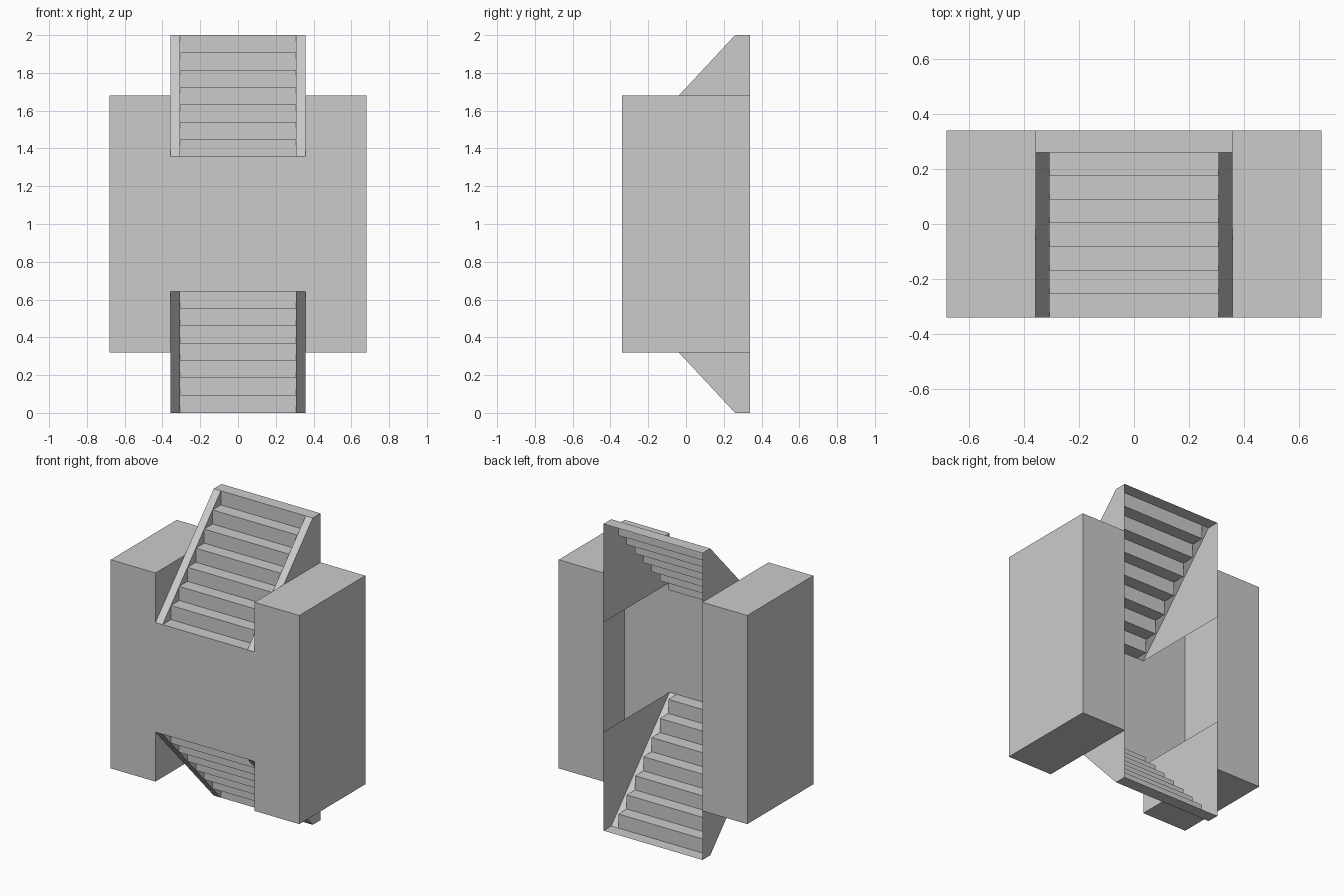
import bpy

if "Cube" in bpy.data.objects:
    bpy.data.objects.remove(bpy.data.objects["Cube"])

# Half sizes, measured from the model centre at z = 1
W, D, H = 0.68, 0.34, 0.68       # shell half width, depth, height
S, I = 0.357, 0.306              # stair half width, inner edge of stringers
Z0, Z1, Y1 = 0.357, 1.0, 0.26    # stair foot height, head height, head depth
N = 7


def sheet(name, faces, mirror=(False, False, False)):
    """Thin open surface made of polygons, mirrored about the model centre."""
    verts, polys = [], []
    for f in faces:
        polys.append(range(len(verts), len(verts) + len(f)))
        verts += f
    me = bpy.data.meshes.new(name)
    me.from_pydata(verts, [], [list(p) for p in polys])
    ob = bpy.data.objects.new(name, me)
    bpy.context.collection.objects.link(ob)
    ob.location.z = 1
    if any(mirror):
        m = ob.modifiers.new("Mirror", 'MIRROR')
        m.use_axis = mirror
        m.use_mirror_merge = False
    return ob


XZ, X, Z = (True, False, True), (True, False, False), (False, False, True)

# H-shaped front wall
right = [(S, -H), (W, -H), (W, H), (S, H), (S, Z0)]
outline = [(S, -Z0)] + right
outline += [(-x, -z) for x, z in outline]
sheet("front_wall", [[(x, -D, z) for x, z in outline]])

# Outer sides and back strips of the two towers
sheet("tower_side", [[(W, -D, -H), (W, D, -H), (W, D, H), (W, -D, H)]], X)
sheet("tower_back", [[(W, D, -H), (S, D, -H), (S, D, H), (W, D, H)]], X)
sheet("tower_cap", [[(S, -D, H), (W, -D, H), (W, D, H), (S, D, H)]], XZ)

# Walls beside each stair, rising past the towers along the slope
ym = -D + (Y1 + D) * (H - Z0) / (Z1 - Z0)
cheek = [(-D, Z0), (D, Z0), (D, Z1), (Y1, Z1), (ym, H), (-D, H)]
sheet("stair_cheek", [[(S, y, z) for y, z in cheek]], XZ)

# Sloping stringer tops
sheet("stringer", [[(I, -D, Z0), (S, -D, Z0), (S, Y1, Z1), (I, Y1, Z1)]], XZ)

# Landing at the head of each stair
sheet("landing", [[(-S, Y1, Z1), (S, Y1, Z1), (S, D, Z1), (-S, D, Z1)]], Z)

# Treads and risers, with triangular fillers up to the stringers
steps, fillers = [], []
dy, dz = (Y1 + D) / N, (Z1 - Z0) / N
for i in range(N):
    y, z = -D + i * dy, Z0 + i * dz
    steps.append([(-I, y, z), (I, y, z), (I, y + dy, z), (-I, y + dy, z)])
    steps.append([(-I, y + dy, z), (I, y + dy, z),
                  (I, y + dy, z + dz), (-I, y + dy, z + dz)])
    fillers.append([(I, y, z), (I, y + dy, z + dz), (I, y + dy, z)])
sheet("steps", steps, Z)
sheet("step_side", fillers, XZ)
